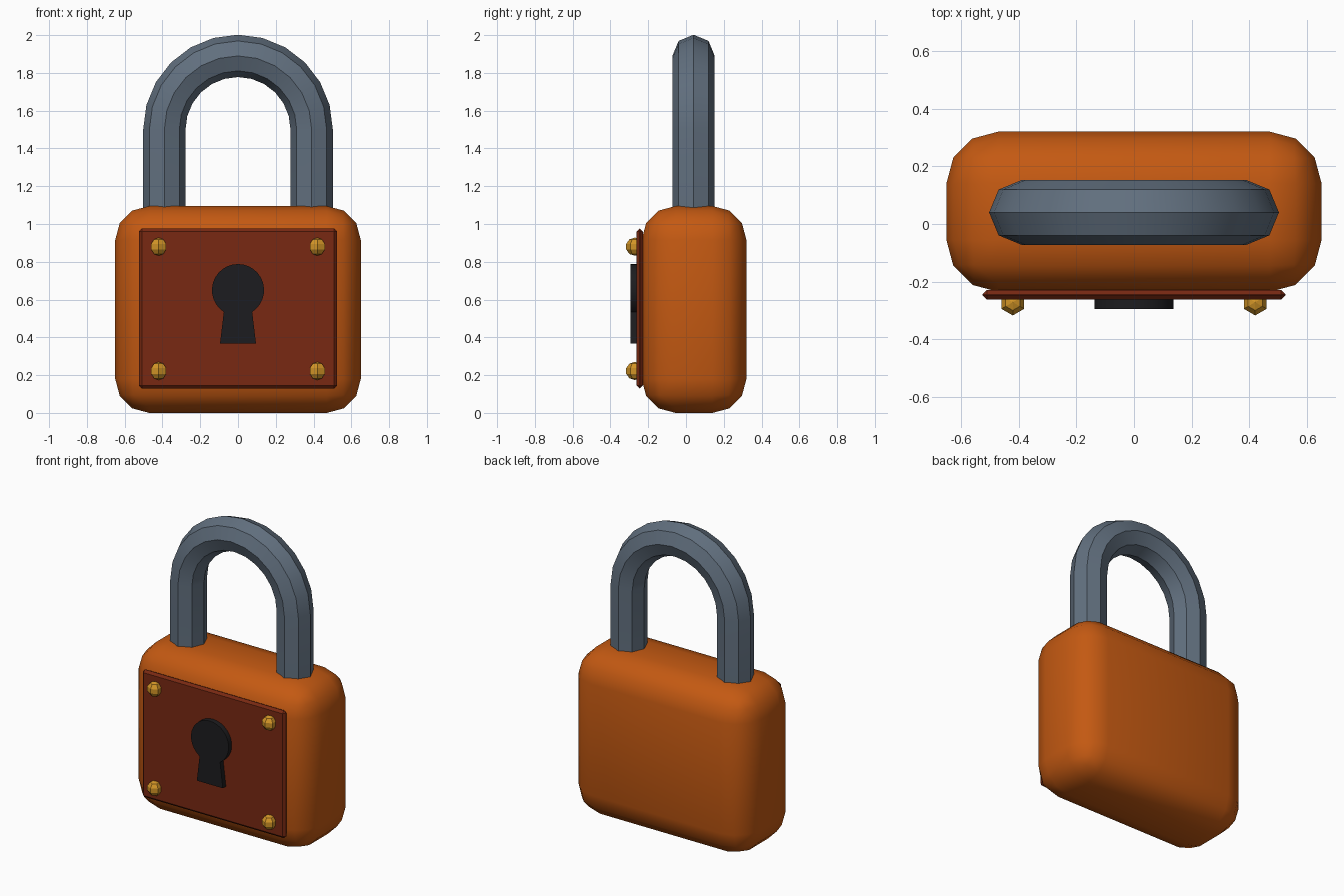
import bpy, bmesh
from math import sin, cos, pi, radians
from mathutils import Matrix, Vector

if "Cube" in bpy.data.objects:
    bpy.data.objects.remove(bpy.data.objects["Cube"])


def material(name, rgb):
    m = bpy.data.materials.new(name)
    m.diffuse_color = (*rgb, 1)
    m.use_nodes = True
    m.node_tree.nodes["Principled BSDF"].inputs["Base Color"].default_value = m.diffuse_color
    return m


ORANGE = material("orange_paint", (0.55, 0.10, 0.006))
RUST = material("dark_red_plate", (0.19, 0.022, 0.006))
STEEL = material("blue_steel", (0.12, 0.16, 0.21))
BRASS = material("brass", (0.65, 0.30, 0.02))
BLACK = material("black", (0.012, 0.012, 0.014))


def finish(bm, name, mat, smooth_angle=None):
    bmesh.ops.recalc_face_normals(bm, faces=bm.faces[:])
    me = bpy.data.meshes.new(name)
    bm.to_mesh(me)
    bm.free()
    ob = bpy.data.objects.new(name, me)
    bpy.context.collection.objects.link(ob)
    me.materials.append(mat)
    if smooth_angle:
        bpy.ops.object.select_all(action='DESELECT')
        ob.select_set(True)
        bpy.context.view_layer.objects.active = ob
        bpy.ops.object.shade_smooth_by_angle(angle=radians(smooth_angle))
    return ob


def bevelled_box(name, lo, hi, width, segments, mat, smooth_angle=None):
    lo, hi = Vector(lo), Vector(hi)
    bm = bmesh.new()
    bmesh.ops.create_cube(bm, size=1, matrix=Matrix.Translation((lo + hi) / 2)
                          @ Matrix.Diagonal((*(hi - lo), 1)))
    bmesh.ops.bevel(bm, geom=bm.edges[:], offset=width, offset_type='OFFSET',
                    segments=segments, profile=0.5, affect='EDGES')
    return finish(bm, name, mat, smooth_angle)


# Rounded lock body and thin face plate
bevelled_box("lock_body", (-0.65, -0.235, 0), (0.65, 0.32, 1.095), 0.18, 3, ORANGE, 40)
bevelled_box("face_plate", (-0.525, -0.262, 0.13), (0.525, -0.228, 0.975), 0.0155, 1, RUST)

# Shackle: octagon swept up one leg, over a half circle and down the other
ARC_R, TUBE_R, ARC_Z, DEPTH = 0.39, 0.112, 1.5, 0.04
path = [(ARC_R, 1.0, 0)]
path += [(ARC_R * cos(a), ARC_Z + ARC_R * sin(a), a) for a in (pi * i / 12 for i in range(13))]
path += [(-ARC_R, 1.0, pi)]
bm = bmesh.new()
rings = []
for x, z, a in path:
    ring = []
    for k in range(8):
        t = k * pi / 4
        d = TUBE_R * cos(t)
        ring.append(bm.verts.new((x + d * cos(a), DEPTH + TUBE_R * sin(t), z + d * sin(a))))
    rings.append(ring)
for r0, r1 in zip(rings, rings[1:]):
    for k in range(8):
        bm.faces.new((r0[k], r0[k - 1], r1[k - 1], r1[k]))
bm.faces.new(rings[0])
bm.faces.new(rings[-1])
finish(bm, "shackle", STEEL, 30)

# Keyhole: round head with a flared slot, extruded out of the plate
start = radians(-57)
sweep = 2 * pi - (pi - 2 * radians(57))
outline = [(0.138 * cos(start + sweep * i / 24), 0.65 + 0.138 * sin(start + sweep * i / 24))
           for i in range(25)]
outline += [(-0.095, 0.368), (0.095, 0.368)]
bm = bmesh.new()
face = bm.faces.new([bm.verts.new((x, -0.295, z)) for x, z in outline])
out = bmesh.ops.extrude_face_region(bm, geom=[face], use_keep_orig=True)
moved = [g for g in out["geom"] if isinstance(g, bmesh.types.BMVert)]
bmesh.ops.translate(bm, verts=moved, vec=(0, 0.045, 0))
finish(bm, "keyhole", BLACK, 30)

# Four faceted rivets in the plate corners, a facet edge pointing forward
for side, x in (("left", -0.42), ("right", 0.42)):
    for level, z in (("lower", 0.222), ("upper", 0.88)):
        bm = bmesh.new()
        bmesh.ops.create_uvsphere(bm, u_segments=6, v_segments=5, radius=0.048)
        if max(v.co.x for v in bm.verts) > max(v.co.y for v in bm.verts):
            bmesh.ops.rotate(bm, verts=bm.verts[:], matrix=Matrix.Rotation(pi / 6, 3, 'Z'))
        bmesh.ops.translate(bm, verts=bm.verts[:], vec=(x, -0.271, z))
        finish(bm, f"rivet_{level}_{side}", BRASS)
